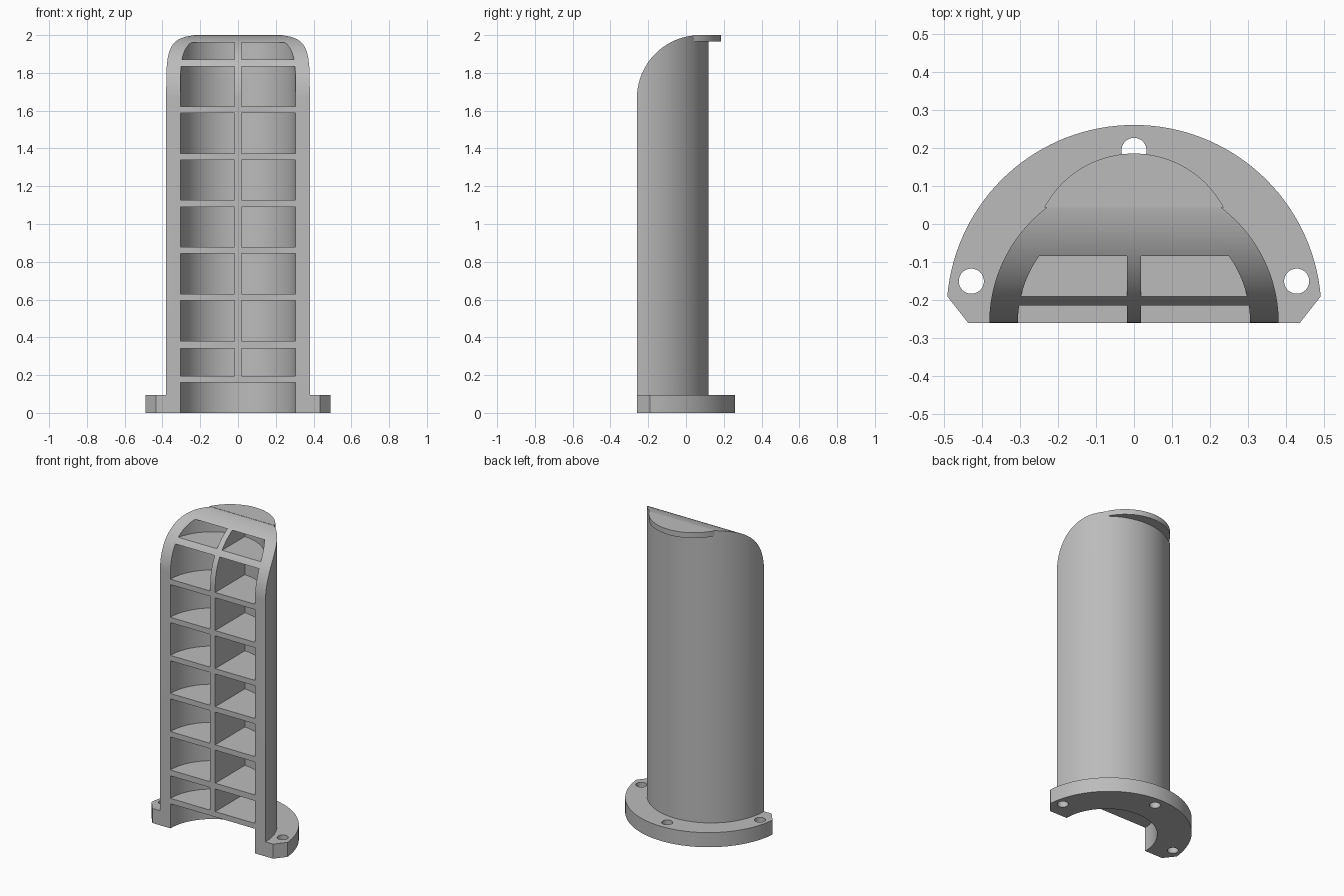
import bpy
import bmesh
from math import sin, cos, radians
from mathutils import Vector

if "Cube" in bpy.data.objects:
    bpy.data.objects.remove(bpy.data.objects["Cube"])

grey = bpy.data.materials.new("plain grey")
grey.use_nodes = True
grey.diffuse_color = (0.5, 0.5, 0.5, 1)
grey.node_tree.nodes["Principled BSDF"].inputs["Base Color"].default_value = (0.5, 0.5, 0.5, 1)

FRONT = -0.26
OUTER, INNER = 0.38, 0.305
RIB = 0.018


def arc(cx, cy, r, a0, a1, n=64):
    angles = [radians(a0 + (a1 - a0) * i / n) for i in range(n + 1)]
    return [(cx + r * cos(a), cy + r * sin(a)) for a in angles]


def add_prism(bm, outline, lo, hi, axis="z"):
    """Extrude a closed outline: (x, y) along z, or (y, z) along x."""
    place = (lambda p, h: (p[0], p[1], h)) if axis == "z" else (lambda p, h: (h, p[0], p[1]))
    base = bm.faces.new([bm.verts.new(place(p, lo)) for p in outline])
    moved = bmesh.ops.extrude_face_region(bm, geom=[base])["geom"]
    shift = Vector(place((0, 0), hi - lo))
    bmesh.ops.translate(bm, vec=shift, verts=[g for g in moved if isinstance(g, bmesh.types.BMVert)])
    bmesh.ops.recalc_face_normals(bm, faces=bm.faces[:])


def make(name, prisms):
    bm = bmesh.new()
    for p in prisms:
        add_prism(bm, *p)
    mesh = bpy.data.meshes.new(name)
    bm.to_mesh(mesh)
    bm.free()
    mesh.materials.append(grey)
    obj = bpy.data.objects.new(name, mesh)
    bpy.context.collection.objects.link(obj)
    return obj


def combine(obj, steps):
    """Run booleans in order, bake them and remove the helpers."""
    for operation, helper in steps:
        helper.hide_render = True
        mod = obj.modifiers.new(operation, "BOOLEAN")
        mod.operation, mod.object, mod.solver = operation, helper, "EXACT"
    graph = bpy.context.evaluated_depsgraph_get()
    baked = bpy.data.meshes.new_from_object(obj.evaluated_get(graph))
    obj.modifiers.clear()
    obj.data = baked
    for _, helper in steps:
        bpy.data.objects.remove(helper)
    bpy.ops.object.select_all(action="DESELECT")
    obj.select_set(True)
    bpy.context.view_layer.objects.active = obj
    bpy.ops.object.shade_smooth_by_angle(angle=radians(30))


# Half-round tower, rounded over at the top front
tower = make("half_round_tower", [(arc(0, FRONT, OUTER, 0, 180), 0, 2)])
R = 0.335
side = arc(FRONT + R, 2 - R, R, 180, 90, 32) + [(0.5, 2), (0.5, -0.1), (FRONT, -0.1)]
trim = make("side_profile_trim", [(side, -0.6, 0.6, "x")])

# Cells between the shelves, split by the centre rib; the lowest is open
shelves = [(0.16, 0.195), (0.342, 0.38)]
shelves += [(0.595 + 0.248 * i, 0.63 + 0.248 * i) for i in range(6)]
cells = [(arc(0, FRONT, INNER, 0, 180) + [(-INNER, -0.4), (INNER, -0.4)], -0.1, shelves[0][0])]
half = [p for p in arc(0, FRONT, INNER, 0, 86.6, 32)] + [(RIB, -0.4), (INNER, -0.4)]
tops = [s[0] for s in shelves[1:]] + [1.96]
for (_, floor), ceiling in zip(shelves, tops):
    for sx in (1, -1):
        cells.append(([(sx * x, y) for x, y in half], floor, ceiling))
cutter = make("cell_cutter", cells)

# Overhanging top lip
lip = make("top_lip_blank", [(arc(0, -0.082, 0.267, 28, 152, 40), 1.965, 2)])
combine(tower, [("INTERSECT", trim), ("DIFFERENCE", cutter), ("UNION", lip)])

# Mounting flange with clipped front corners and three bolt holes
outline = [(0.435, FRONT)] + arc(0, -0.232, 0.492, 4.9, 175.1) + [(-0.435, FRONT)]
outline += arc(0, FRONT, OUTER - 0.002, 180, 0)
flange = make("mounting_flange", [(outline, 0, 0.095)])
bolts = [(-0.427, -0.15), (0.427, -0.15), (0, 0.193)]
holes = make("bolt_hole_cutter", [(arc(x, y, 0.033, 0, 348.75, 31), -0.1, 0.2) for x, y in bolts])
combine(flange, [("DIFFERENCE", holes)])
